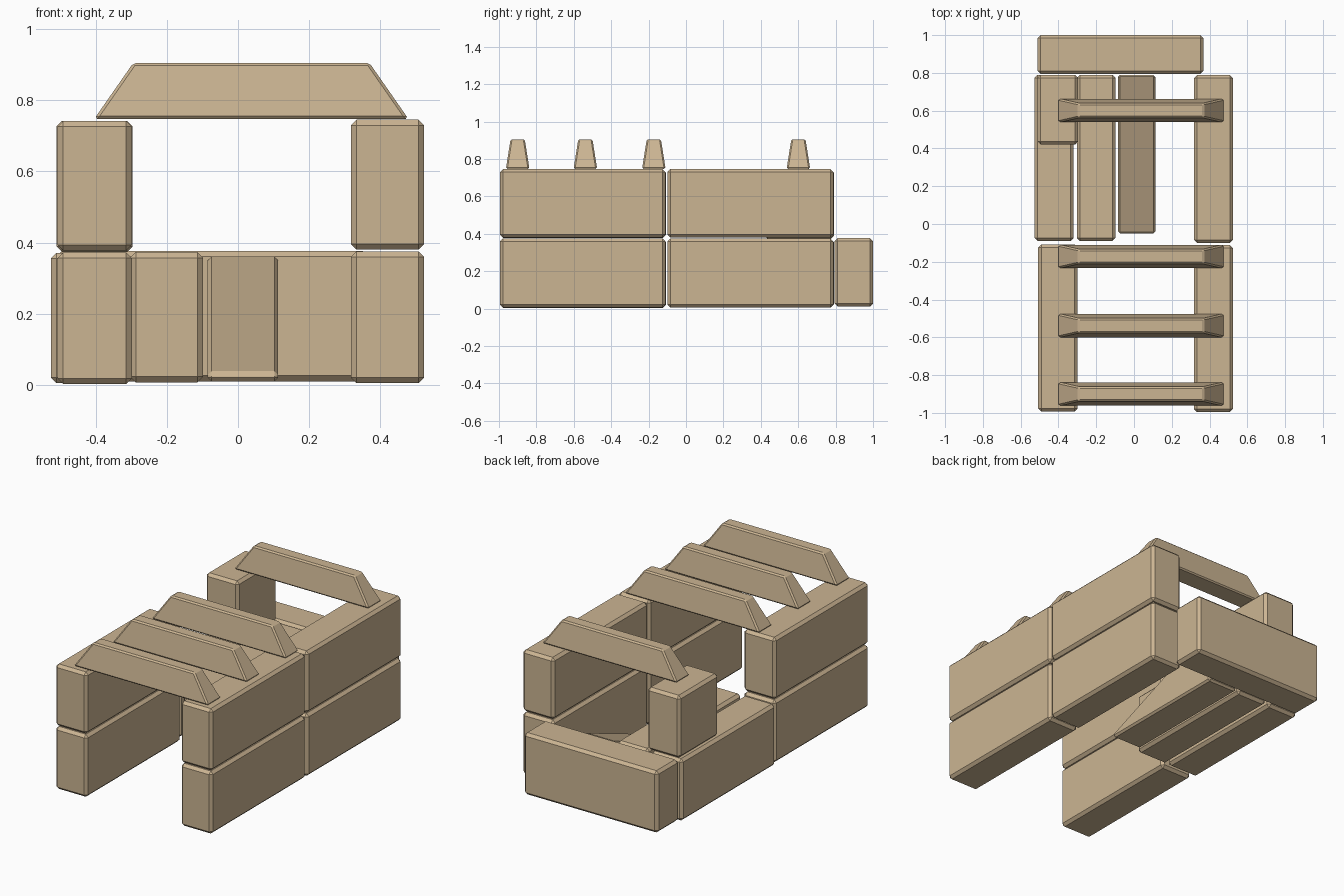
import bpy, bmesh

if "Cube" in bpy.data.objects:
    bpy.data.objects.remove(bpy.data.objects["Cube"])

wood = bpy.data.materials.new("wood")
wood.diffuse_color = (0.60, 0.46, 0.29, 1)
wood.use_nodes = True
wood.node_tree.nodes["Principled BSDF"].inputs["Base Color"].default_value = wood.diffuse_color


def finish(name, bm, bevel):
    bmesh.ops.recalc_face_normals(bm, faces=bm.faces)
    bmesh.ops.bevel(bm, geom=list(bm.edges), offset=bevel, segments=1,
                    affect='EDGES', clamp_overlap=True)
    mesh = bpy.data.meshes.new(name)
    bm.to_mesh(mesh)
    bm.free()
    mesh.materials.append(wood)
    obj = bpy.data.objects.new(name, mesh)
    bpy.context.collection.objects.link(obj)


def loft(name, lower, upper, bevel):
    """Solid between two matching polygons, with chamfered edges."""
    bm = bmesh.new()
    a = [bm.verts.new(p) for p in lower]
    b = [bm.verts.new(p) for p in upper]
    bm.faces.new(a)
    bm.faces.new(b)
    n = len(a)
    for i in range(n):
        j = (i + 1) % n
        bm.faces.new((a[i], a[j], b[j], b[i]))
    finish(name, bm, bevel)


def rect(x0, x1, y0, y1, z):
    return [(x0, y0, z), (x1, y0, z), (x1, y1, z), (x0, y1, z)]


def block(name, x0, x1, y0, y1, z0, z1):
    loft(name, rect(x0, x1, y0, y1, z0), rect(x0, x1, y0, y1, z1), 0.016)


# Side walls, two courses high
for level, z0, z1 in (("lower", 0.005, 0.375), ("upper", 0.38, 0.745)):
    block(f"right_front_{level}_block", 0.317, 0.523, -0.995, -0.11, z0, z1)
    block(f"right_back_{level}_block", 0.317, 0.523, -0.10, 0.788, z0, z1)
    block(f"left_front_{level}_block", -0.507, -0.298, -0.992, -0.108, z0 - 0.003, z1 - 0.003)

# Left back wall: long base and half-length block on top
block("left_back_lower_block", -0.526, -0.32, -0.09, 0.79, 0.005, 0.371)
block("left_back_half_block", -0.51, -0.296, 0.42, 0.79, 0.373, 0.742)

# Floor block and back wall
block("floor_block", -0.303, -0.098, -0.09, 0.79, 0.007, 0.373)
block("back_block", -0.511, 0.367, 0.795, 1.0, 0.01, 0.376)

# Ramp sloping down to the front
ramp = [(-0.05, 0.01), (0.79, 0.01), (0.79, 0.365), (-0.05, 0.035)]
loft("ramp", [(-0.085, y, z) for y, z in ramp], [(0.113, y, z) for y, z in ramp], 0.011)

# Tapered roof beams
for i, y in enumerate((-0.90, -0.538, -0.172, 0.601)):
    loft(f"roof_beam_{i + 1}",
         rect(-0.404, 0.479, y - 0.063, y + 0.063, 0.747),
         rect(-0.294, 0.369, y - 0.038, y + 0.038, 0.905), 0.008)
